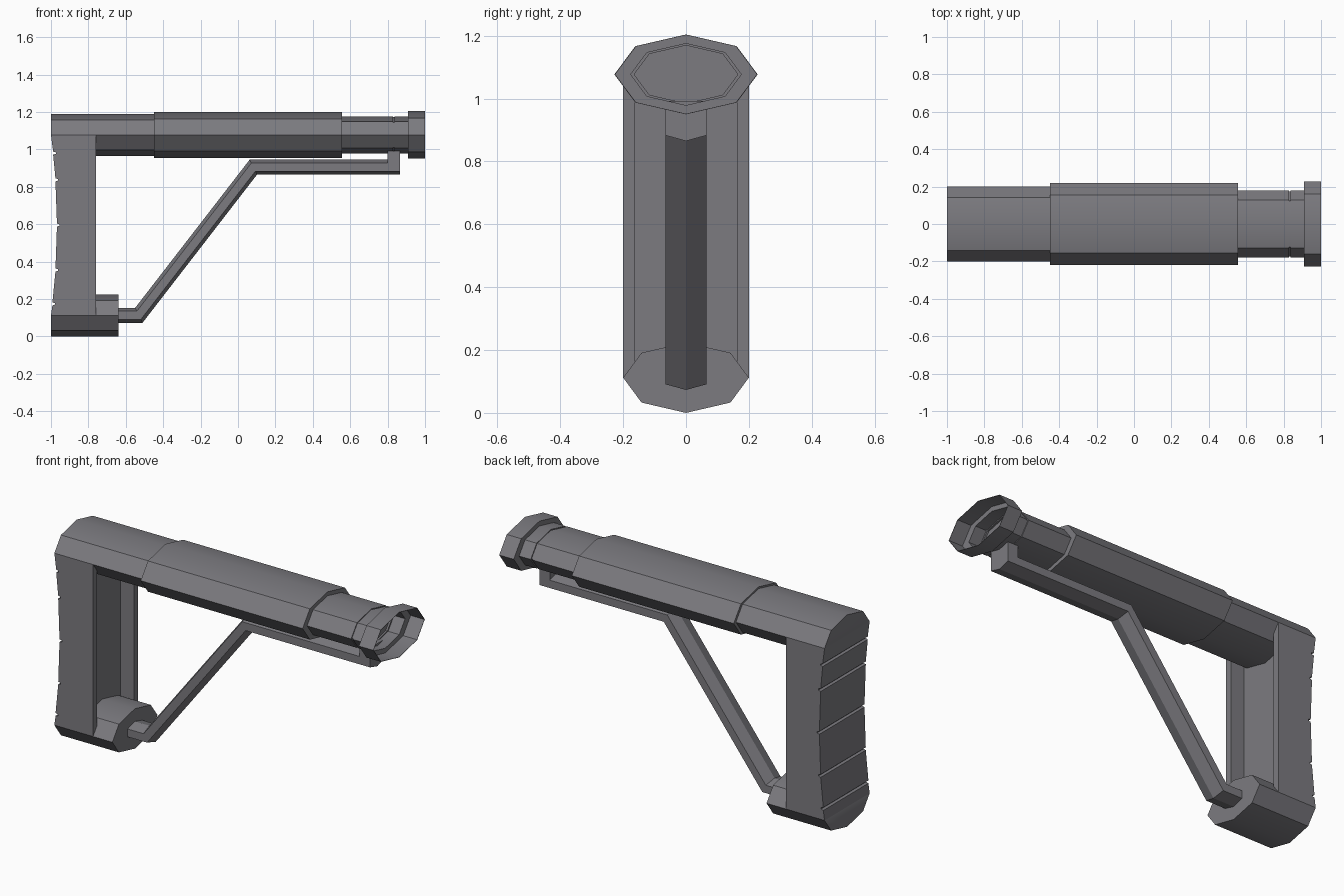
import bpy, bmesh, math
from mathutils import Vector

cube = bpy.data.objects.get("Cube")
if cube:
    bpy.data.objects.remove(cube, do_unlink=True)

grey = bpy.data.materials.new("gunmetal_grey")
grey.use_nodes = True
colour = (0.2, 0.197, 0.215, 1)
grey.diffuse_color = colour
grey.node_tree.nodes["Principled BSDF"].inputs["Base Color"].default_value = colour

TUBE_Z, BOSS_Z = 1.077, 0.112


def finish(name, bm, smooth=False):
    bmesh.ops.recalc_face_normals(bm, faces=bm.faces)
    mesh = bpy.data.meshes.new(name)
    bm.to_mesh(mesh)
    bm.free()
    mesh.materials.append(grey)
    obj = bpy.data.objects.new(name, mesh)
    bpy.context.collection.objects.link(obj)
    if smooth:
        bpy.ops.object.select_all(action='DESELECT')
        obj.select_set(True)
        bpy.context.view_layer.objects.active = obj
        bpy.ops.object.shade_smooth_by_angle(angle=math.radians(30))
    return obj


def bridge(bm, a, b):
    n = len(a)
    for i in range(n):
        bm.faces.new((a[i], a[(i + 1) % n], b[(i + 1) % n], b[i]))


def octagon_loft(name, z, rings, tuck=0):
    """Flattened octagons along x, each (x, half width, half height).
    tuck pulls the upper (+1) or lower (-1) half of the rear end into the butt."""
    bm = bmesh.new()
    loops = []
    for x, w, h in rings:
        angles = [i * math.pi / 4 for i in range(8)]
        loops.append([bm.verts.new((x, w * math.cos(a), z + h * math.sin(a))) for a in angles])
    for a, b in zip(loops, loops[1:]):
        bridge(bm, a, b)
    for v in loops[0]:
        if tuck * (v.co.z - z) > 0.01:
            v.co.x += 0.05
    for end in (loops[0], loops[-1]):
        bm.faces.new(end[:5])
        bm.faces.new(end[4:] + end[:1])
    return finish(name, bm, True)


def add_prism(bm, outline, y0, y1):
    """Extrude an xz outline between two y positions."""
    a, b = [[bm.verts.new((x, y, z)) for x, z in outline] for y in (y0, y1)]
    bridge(bm, a, b)
    bm.faces.new(a)
    bm.faces.new(b)


# Main tube: rear section, sleeve, neck with groove
octagon_loft("rear_tube", TUBE_Z, [(-1, 0.2, 0.112), (-0.44, 0.2, 0.112)], tuck=-1)
octagon_loft("sleeve", TUBE_Z, [(-0.45, 0.22, 0.122), (0.555, 0.22, 0.122)])
# Neck and thin open collar, hollow at the mouth
octagon_loft("neck_and_collar", TUBE_Z, [
    (0.54, 0.18, 0.1), (0.828, 0.18, 0.1), (0.828, 0.173, 0.096), (0.838, 0.173, 0.096),
    (0.838, 0.18, 0.1), (0.91, 0.18, 0.1), (0.91, 0.228, 0.127), (1, 0.228, 0.127),
    (1, 0.225, 0.125), (0.914, 0.225, 0.125), (0.914, 0.176, 0.098),
    (0.845, 0.176, 0.098), (0.845, 0.165, 0.092), (0.835, 0.165, 0.092)])

# Lower boss
octagon_loft("lower_boss", BOSS_Z, [(-1, 0.2, 0.112), (-0.64, 0.2, 0.112)], tuck=1)


# Butt: concave grooved back, with two rails making a channel on the inner side
def back_x(z):
    t = (z - 0.595) / 0.4825
    return -1 + 0.032 * (1 - t * t)


outline = [(-0.843, TUBE_Z), (-0.843, BOSS_Z), (-1, BOSS_Z)]
for z in (0.174, 0.355, 0.595, 0.837, 0.98):
    x = back_x(z)
    outline += [(x, z - 0.008), (x + 0.014, z - 0.004), (x + 0.014, z + 0.004), (x, z + 0.008)]
outline.append((-1, TUBE_Z))
bm = bmesh.new()
add_prism(bm, outline, -0.2, 0.2)
rail = [(-0.843, BOSS_Z), (-0.76, BOSS_Z), (-0.76, TUBE_Z), (-0.843, TUBE_Z)]
for side in (-1, 1):
    add_prism(bm, rail, side * 0.163, side * 0.2)
finish("butt", bm)

# Bent strut: mitred hexagonal bar
path = [Vector(p) for p in ((-0.66, 0.113), (-0.53, 0.113), (0.082, 0.905), (0.865, 0.905))]
section = [(0, -0.04), (0.065, -0.022), (0.065, 0.022), (0, 0.04), (-0.065, 0.022), (-0.065, -0.022)]
bm = bmesh.new()
loops = []
for i, p in enumerate(path):
    before = (p - path[max(i - 1, 0)]).normalized()
    after = (path[min(i + 1, len(path) - 1)] - p).normalized()
    along = (before + after).normalized()
    normal = Vector((-along.y, along.x))
    ref = after if after.length else before
    normal /= abs(normal.dot(Vector((-ref.y, ref.x))))
    loops.append([bm.verts.new((p.x + normal.x * d, y, p.y + normal.y * d)) for y, d in section])
for a, b in zip(loops, loops[1:]):
    bridge(bm, a, b)
bm.faces.new(loops[0])
bm.faces.new(loops[-1])
finish("strut", bm)

# Post joining strut to neck
bm = bmesh.new()
add_prism(bm, [(0.8, 0.9), (0.865, 0.9), (0.865, 0.992), (0.8, 0.992)], -0.065, 0.065)
finish("strut_post", bm)
